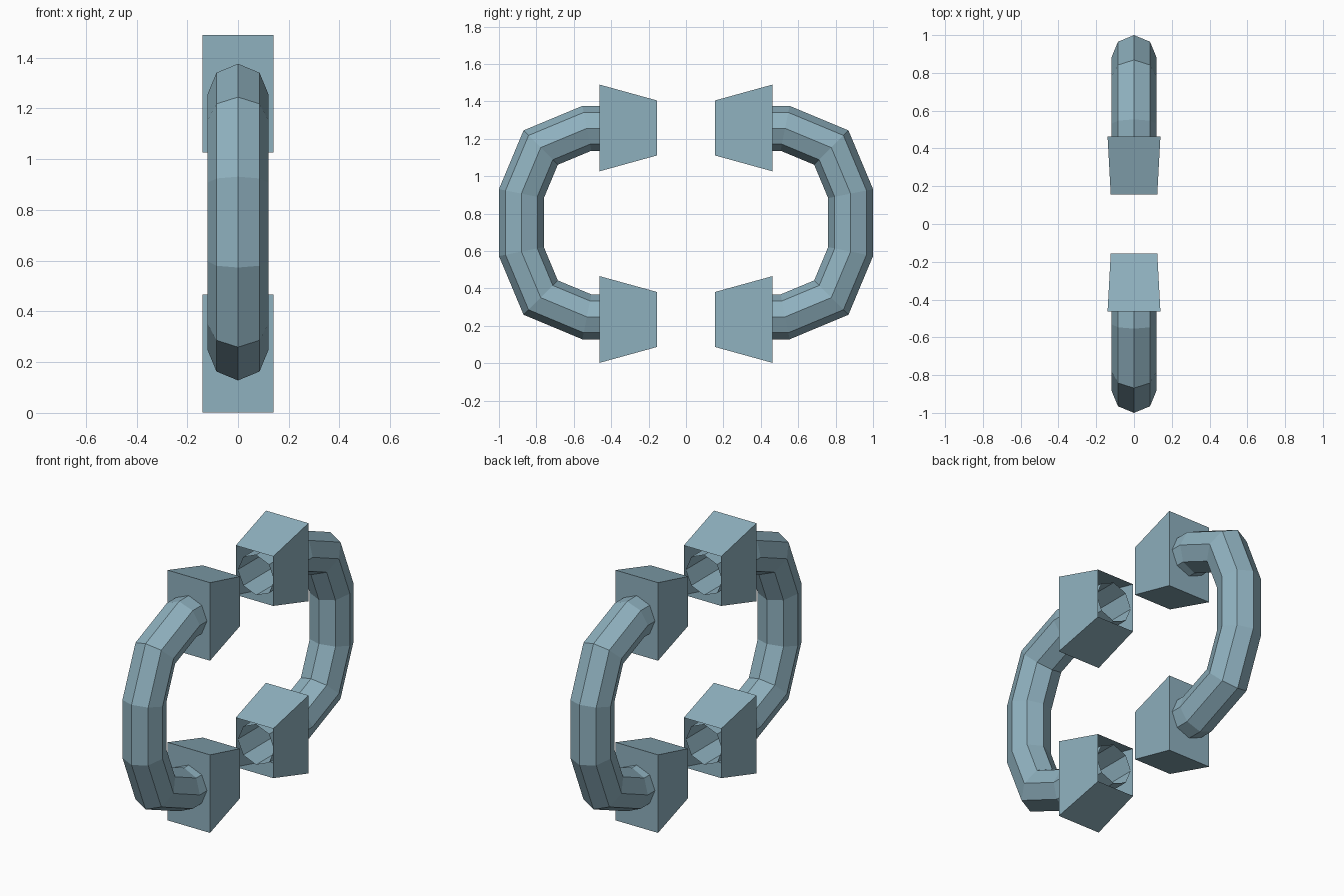
import bpy, bmesh, math
from mathutils import Vector

if "Cube" in bpy.data.objects:
    bpy.data.objects.remove(bpy.data.objects["Cube"])

mat = bpy.data.materials.new("steel blue")
mat.diffuse_color = (0.275, 0.44, 0.52, 1)
mat.use_nodes = True
mat.node_tree.nodes["Principled BSDF"].inputs["Base Color"].default_value = mat.diffuse_color


def make(name, verts, faces):
    me = bpy.data.meshes.new(name)
    me.from_pydata(verts, [], faces)
    me.materials.append(mat)
    ob = bpy.data.objects.new(name, me)
    bpy.context.collection.objects.link(ob)
    bm = bmesh.new()
    bm.from_mesh(me)
    bmesh.ops.recalc_face_normals(bm, faces=bm.faces)
    bm.to_mesh(me)
    bm.free()
    return ob


# curved handle: open octagonal tube swept along a mitred path in the YZ plane
R, SIDES, ZC = 0.12, 8, 0.752
half = [(0.17, 0.504), (0.53, 0.504), (0.777, 0.401), (0.88, 0.155)]
path = [Vector(p) for p in half] + [Vector((y, -z)) for y, z in reversed(half)]


def handle(side, name):
    verts, faces = [], []
    for i, p in enumerate(path):
        a = (p - path[i - 1]).normalized() if i else None
        b = (path[i + 1] - p).normalized() if i < len(path) - 1 else None
        a, b = a or b, b or a
        t = (a + b).normalized()
        n = Vector((-t.y, t.x)) / t.dot(a)  # mitre direction, widened at bends
        for k in range(SIDES):
            ang = 2 * math.pi * k / SIDES
            q = p + n * R * math.cos(ang)
            verts.append((R * math.sin(ang), side * q.x, ZC + q.y))
    for i in range(len(path) - 1):
        for k in range(SIDES):
            j = (k + 1) % SIDES
            faces.append((i * SIDES + k, i * SIDES + j, (i + 1) * SIDES + j, (i + 1) * SIDES + k))
    make(name, verts, faces)


# tapered socket: box closed at the wide outer end, open at the narrow inner end
def socket(side, zc, name):
    verts = []
    for y, w, h in ((0.155, 0.123, 0.147), (0.463, 0.14, 0.232)):
        verts += [(sx * w, side * y, zc + sz * h) for sx, sz in ((-1, -1), (1, -1), (1, 1), (-1, 1))]
    faces = [(k, (k + 1) % 4, 4 + (k + 1) % 4, 4 + k) for k in range(4)] + [(4, 5, 6, 7)]
    make(name, verts, faces)


for side, label in ((-1, "front"), (1, "back")):
    handle(side, label + "_handle")
    socket(side, 0.234, label + "_lower_socket")
    socket(side, 1.258, label + "_upper_socket")
